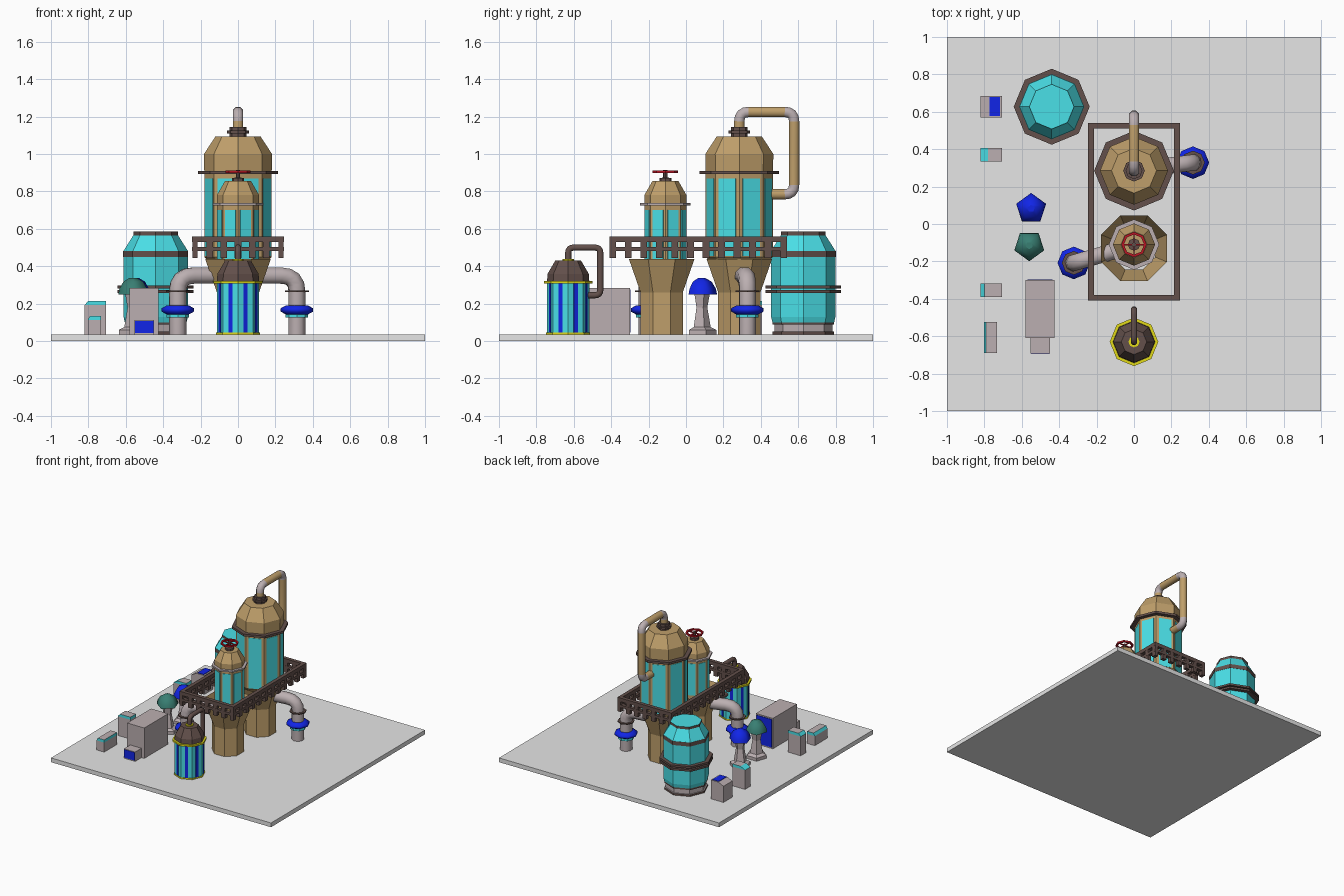
import bpy, bmesh, math
from mathutils import Vector, Matrix

if "Cube" in bpy.data.objects:
    bpy.data.objects.remove(bpy.data.objects["Cube"])

COL = {"concrete": (.79, .79, .79), "pipe_grey": (.50, .43, .44), "tan": (.52, .345, .145),
       "dark_brown": (.125, .08, .07), "teal": (.07, .76, .82), "blue": (.006, .02, .86),
       "yellow": (.76, .70, .01), "red": (.50, .008, .018), "green": (.04, .21, .17)}
MATS = {}
for k, c in COL.items():
    MATS[k] = bpy.data.materials.new(k)
    MATS[k].diffuse_color = (*c, 1)
IDX = {k: i for i, k in enumerate(COL)}


def finish(name, bm, smooth=False):
    bmesh.ops.recalc_face_normals(bm, faces=bm.faces)
    for f in bm.faces:
        f.smooth = smooth and len(f.verts) == 4
    me = bpy.data.meshes.new(name)
    bm.to_mesh(me)
    bm.free()
    for k in COL:
        me.materials.append(MATS[k])
    ob = bpy.data.objects.new(name, me)
    bpy.context.collection.objects.link(ob)
    return ob


def lathe(name, x, y, prof, n=8, rot=0.0, cap=True, smooth=False):
    """Revolve (radius, z, colour of the band below) into an n-sided solid."""
    bm = bmesh.new()
    rings = [[bm.verts.new((x + r * math.cos(rot + 2 * math.pi * i / n),
                            y + r * math.sin(rot + 2 * math.pi * i / n), z)) for i in range(n)]
             for r, z, _ in prof]
    for a, b, p in zip(rings, rings[1:], prof[1:]):
        for i in range(n):
            j = (i + 1) % n
            bm.faces.new((a[i], a[j], b[j], b[i])).material_index = IDX[p[2]]
    if cap:
        bm.faces.new(rings[0]).material_index = IDX[prof[0][2]]
        bm.faces.new(rings[-1]).material_index = IDX[prof[-1][2]]
    return finish(name, bm, smooth)


def disc(name, x, y, r, z0, z1, col, n=8, rot=0.0):
    return lathe(name, x, y, [(r, z0, col), (r, z1, col)], n, rot)


def add_box(bm, lo, hi, col, mat=None):
    c = [(a + b) / 2 for a, b in zip(lo, hi)]
    s = [b - a for a, b in zip(lo, hi)]
    m = Matrix.Translation(c) @ Matrix.Diagonal((*s, 1))
    vs = bmesh.ops.create_cube(bm, size=1, matrix=(mat @ m) if mat else m)["verts"]
    for f in {f for v in vs for f in v.link_faces}:
        f.material_index = IDX[col]


def box(name, lo, hi, col):
    bm = bmesh.new()
    add_box(bm, lo, hi, col)
    return finish(name, bm)


def panels(name, x, y, r, w, z0, z1, col):
    """Thin plates on each of the eight faces."""
    bm = bmesh.new()
    ap = r * math.cos(math.pi / 8)
    for i in range(8):
        m = Matrix.Translation((x, y, 0)) @ Matrix.Rotation(math.pi / 8 + i * math.pi / 4, 4, 'Z')
        add_box(bm, (ap - .003, -w / 2, z0), (ap + .003, w / 2, z1), col, m)
    finish(name, bm)


def tube(name, path, r, bend, col, elbow, n=8):
    """Sweep a planar path with rounded corners; elbows may have their own colour."""
    P = [Vector(p) for p in path]
    pts, flag = [P[0]], [False]
    for a, b, c in zip(P, P[1:], P[2:]):
        s, e = b + (a - b).normalized() * bend, b + (c - b).normalized() * bend
        for k in range(5):
            t = k / 4
            pts.append(s * (1 - t) ** 2 + b * 2 * t * (1 - t) + e * t * t)
            flag.append(k > 0)
    pts.append(P[-1])
    flag.append(False)
    nor = (P[1] - P[0]).cross(P[2] - P[1]).normalized()
    bm = bmesh.new()
    rings = []
    for i, p in enumerate(pts):
        t = (pts[min(i + 1, len(pts) - 1)] - pts[max(i - 1, 0)]).normalized()
        u = nor.cross(t)
        rings.append([bm.verts.new(p + r * (math.cos(a) * nor + math.sin(a) * u))
                      for a in (2 * math.pi * (k + .5) / n for k in range(n))])
    for i in range(1, len(rings)):
        for k in range(n):
            j = (k + 1) % n
            f = bm.faces.new((rings[i - 1][k], rings[i - 1][j], rings[i][j], rings[i][k]))
            f.material_index = IDX[elbow if flag[i] else col]
    for q in (rings[0], rings[-1]):
        bm.faces.new(q).material_index = IDX[col]
    finish(name, bm, True)


G = .035  # top of the slab
T, B, P, C = "tan", "dark_brown", "pipe_grey", "teal"
box("base_slab", (-1, -1, 0), (1, 1, G), "concrete")

# Flared pedestals, open at the top like bowls
for nm, y in (("large", .285), ("small", -.13)):
    lathe(nm + "_pedestal", 0, y, [(.122, G, T), (.122, .26, T), (.19, .44, T)],
          rot=math.pi / 8, cap=False)

# Large tower
Y = .285
lathe("large_tower", 0, Y, [(.14, .40, T), (.165, .435, T), (.18, .45, T), (.18, .89, T),
                            (.182, 1.0, T), (.12, 1.095, T)])
panels("large_tower_windows", 0, Y, .18, .098, .455, .87, C)
disc("large_tower_band", 0, Y, .213, .892, .91, B)
lathe("large_tower_collar", 0, Y, [(.045, 1.09, B), (.045, 1.11, B), (.058, 1.11, B), (.058, 1.125, B),
                                   (.045, 1.125, B), (.045, 1.145, B)])
tube("large_tower_pipe", [(0, Y, 1.1), (0, Y, 1.225), (0, .578, 1.225), (0, .578, .785), (0, .43, .785)],
     .03, .05, T, P)

# Small tower with hand wheel
Y = -.11
lathe("small_tower", 0, Y, [(.113, .33, T), (.113, .78, T), (.07, .855, T)])
panels("small_tower_windows", 0, Y, .113, .062, .44, .70, C)
disc("small_tower_band", 0, Y, .135, .725, .737, P)
lathe("wheel_stem", 0, Y, [(.033, .85, B), (.033, .872, B), (.012, .874, B), (.012, .915, B)])
bm = bmesh.new()
for i in range(2):
    add_box(bm, (-.058, -.004, .902), (.058, .004, .91), "red",
            Matrix.Translation((0, Y, 0)) @ Matrix.Rotation(i * math.pi / 2, 4, 'Z'))
finish("wheel_spokes", bm)
lathe("hand_wheel", 0, Y, [(.054, .9, "red"), (.068, .9, "red"), (.068, .913, "red"),
                           (.054, .913, "red"), (.054, .9, "red")], cap=False)

# Railing round both towers
bm = bmesh.new()
X0, Y0, Y1, W = .245, -.41, .54, .03
for z0, z1 in ((.53, .56), (.482, .503)):
    for s in (-1, 1):
        a, b = sorted((s * X0, s * (X0 - W)))
        add_box(bm, (a, Y0, z0), (b, Y1, z1), B)
    for ya in (Y0, Y1 - W):
        add_box(bm, (-X0 + W, ya, z0), (X0 - W, ya + W, z1), B)
for i in range(12):
    y = Y0 + .018 + i * (Y1 - Y0 - .036) / 11
    for x in (-X0 + W / 2, X0 - W / 2):
        add_box(bm, (x - .014, y - .018, .445), (x + .014, y + .018, .545), B)
for i in range(1, 6):
    x = -X0 + .018 + i * (2 * X0 - .036) / 6
    for y in (Y0 + W / 2, Y1 - W / 2):
        add_box(bm, (x - .018, y - .014, .445), (x + .018, y + .014, .545), B)
finish("railing", bm)

# Grey side pipes with blue valves
for nm, x, y, ys in (("right", .315, .328, .3), ("left", -.322, -.208, -.14)):
    tube(nm + "_pipe", [(x * .28, ys, .35), (x, y, .35), (x, y, G)], .047, .085, P, P)
    disc(nm + "_pipe_flange", x, y, .064, .262, .27, B)
    lathe(nm + "_valve_base", x, y, [(.06, .125, C), (.06, .145, C)])
    lathe(nm + "_valve", x, y, [(.06, .143, "blue"), (.087, .158, "blue"), (.087, .175, "blue"),
                                (.06, .19, "blue")], smooth=True)

# Front canister
Y = -.63
disc("canister_foot", 0, Y, .118, G, .045, "yellow")
disc("canister_body", 0, Y, .113, G, .31, C)
panels("canister_stripes", 0, Y, .113, .023, .045, .31, "blue")
disc("canister_band", 0, Y, .13, .308, .322, "yellow")
lathe("canister_dome", 0, Y, [(.113, .32, B), (.11, .36, B), (.068, .432, B)])
disc("canister_collar", 0, Y, .03, .43, .44, "yellow")
tube("canister_pipe", [(0, Y, .43), (0, Y, .5), (0, -.458, .5), (0, -.458, .245), (0, -.55, .245)],
     .018, .03, B, B)

# Storage tank
X, Y = -.44, .627
lathe("tank", X, Y, [(.165, G, B), (.165, .05, B), (.155, .05, P), (.155, .088, P), (.165, .088, B),
                     (.165, .1, B), (.172, .13, C), (.172, .45, C), (.174, .45, B), (.174, .482, B),
                     (.172, .482, C), (.12, .565, C), (.12, .585, B), (.115, .586, C)])
for i, z in enumerate((.256, .282)):
    disc("tank_band_%d" % i, X, Y, .203, z, z + .016, B)

# Domed posts, five sided
for nm, x, y, col, s in (("blue", -.55, .082, "blue", 1), ("green", -.56, -.115, "green", -1)):
    r = s * math.pi / 2
    lathe(nm + "_post", x, y, [(.08, G, P), (.08, .06, P), (.05, .075, P), (.032, .18, P),
                               (.045, .25, P)], 5, r)
    lathe(nm + "_cap", x, y, [(.084, .25, col), (.078, .28, col), (.055, .318, col), (.02, .338, col)],
          5, r, smooth=True)

# Cabinets
box("large_cabinet", (-.58, -.61, G), (-.425, -.3, .285), P)
box("large_cabinet_panel", (-.57, -.301, .045), (-.435, -.296, .275), "blue")
box("small_cabinet", (-.553, -.692, G), (-.45, -.61, .112), P)
box("small_cabinet_panel", (-.55, -.695, .042), (-.453, -.69, .108), "blue")

# Consoles with a sloped edge towards -x and a coloured rim
for i, (x0, x1, y0, y1, h, dx, col) in enumerate((
        (-.82, -.705, .57, .685, .19, .045, P), (-.82, -.705, .335, .405, .215, .04, C),
        (-.82, -.705, -.39, -.318, .215, .02, C), (-.803, -.733, -.69, -.525, .135, .012, C))):
    box("console_body_%d" % i, (x0, y0, G), (x1, y1, h - .022), P)
    bm = bmesh.new()
    add_box(bm, (x0, y0, h - .022), (x1, y1, h), col)
    for v in bm.verts:
        if v.co.x < x0 + .001 and v.co.z > h - .001:
            v.co.x += dx
    bm.normal_update()
    for f in bm.faces:
        if f.normal.z > .99:
            f.material_index = IDX[P]
    finish("console_rim_%d" % i, bm)
box("console_screen", (-.773, .577, .187), (-.717, .678, .194), "blue")

for m in bpy.data.materials:
    if m.users and not m.is_grease_pencil:
        m.use_nodes = True
        m.node_tree.nodes["Principled BSDF"].inputs["Base Color"].default_value = m.diffuse_color
